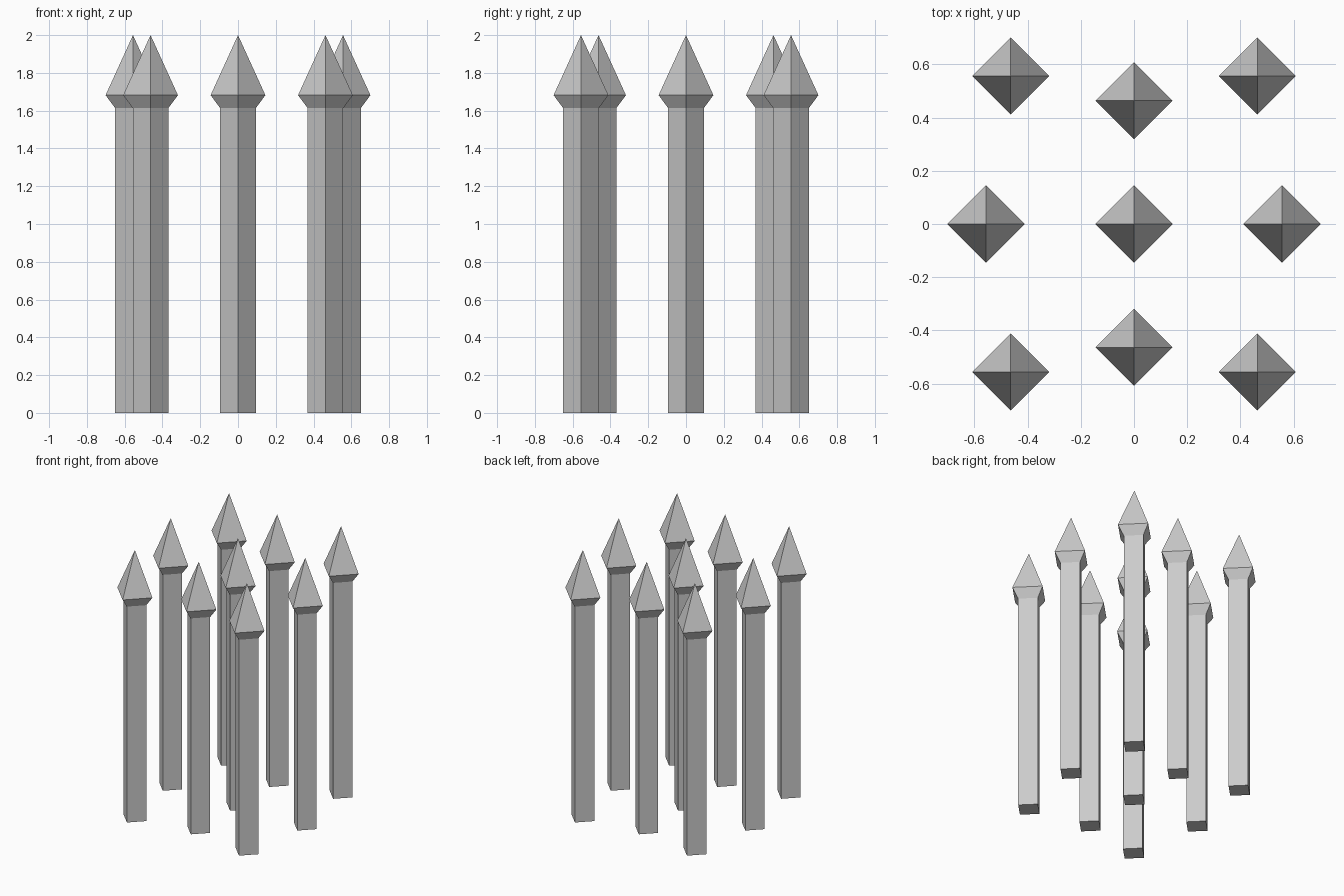
import bpy, bmesh
from math import cos, sin, pi

if "Cube" in bpy.data.objects:
    bpy.data.objects.remove(bpy.data.objects["Cube"])

# Spike profile: (radius, height) from the foot to just below the tip
PROFILE = [(0.094, 0.0), (0.094, 1.613), (0.145, 1.682)]
TIP_Z = 2.0
SIDES = 4


def spike_mesh():
    bm = bmesh.new()
    rings = [[bm.verts.new((r * cos(2 * pi * i / SIDES), r * sin(2 * pi * i / SIDES), z))
              for i in range(SIDES)] for r, z in PROFILE]
    tip = bm.verts.new((0, 0, TIP_Z))
    bm.faces.new(rings[0][::-1])
    for i in range(SIDES):
        j = (i + 1) % SIDES
        # shaft and flared collar
        for low, high in zip(rings, rings[1:]):
            bm.faces.new((low[i], low[j], high[j], high[i]))
        # pointed head
        bm.faces.new((rings[-1][i], rings[-1][j], tip))
    mesh = bpy.data.meshes.new("spike")
    bm.to_mesh(mesh)
    bm.free()
    return mesh


# Nine spikes: centre, the inner pair, the outer pair and four corners
NEAR, FAR = 0.463, 0.556
spots = [("centre_spike", 0, 0)]
for s, side, end in ((-1, "left", "front"), (1, "right", "back")):
    spots.append((f"{side}_spike", s * FAR, 0))
    spots.append((f"{end}_spike", 0, s * NEAR))
    for t, corner in ((-1, "front"), (1, "back")):
        spots.append((f"{corner}_{side}_spike", s * NEAR, t * FAR))

mesh = spike_mesh()
for name, x, y in spots:
    spike = bpy.data.objects.new(name, mesh)
    spike.location = (x, y, 0)
    bpy.context.collection.objects.link(spike)
